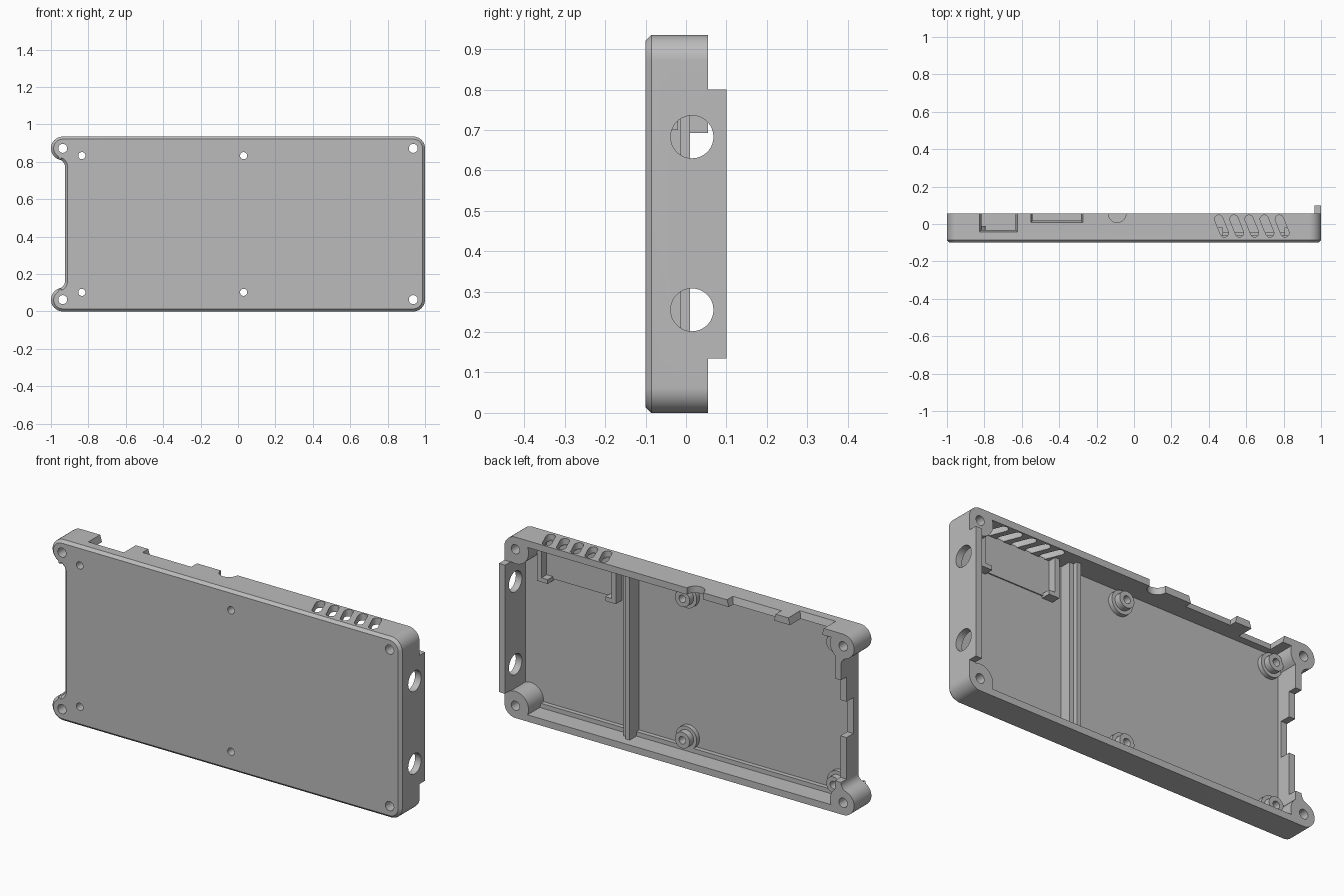
import bpy, bmesh, math

cube = bpy.data.objects.get("Cube")
if cube:
    bpy.data.objects.remove(cube)

grey = bpy.data.materials.new("light grey plastic")
grey.use_nodes = True
grey.diffuse_color = (0.5, 0.5, 0.5, 1)
grey.node_tree.nodes["Principled BSDF"].inputs["Base Color"].default_value = (0.5, 0.5, 0.5, 1)

H = 0.935                      # height of the case
FLOOR, RIM, WALL = -0.068, 0.055, 0.035


def arc(cx, cz, r, a0, a1, n=14):
    """Points on an arc, angles in degrees."""
    angles = [math.radians(a0 + (a1 - a0) * i / n) for i in range(n + 1)]
    return [(cx + r * math.cos(a), cz + r * math.sin(a)) for a in angles]


def circle(cx, cz, r, n=36):
    return arc(cx, cz, r, 0, 360, n)[:-1]


def rect(u0, u1, v0, v1):
    return [(u0, v0), (u1, v0), (u1, v1), (u0, v1)]


def mirror_z(points):
    """Close a lower half outline with its reflection about mid height."""
    return points + [(x, H - z) for x, z in reversed(points)]


def prism(name, points, a0, a1, axis="y", end_points=None, chamfer=0):
    """Extrude an outline along an axis, optionally tapering or chamfering it."""
    place = {"x": lambda u, v, a: (a, u, v),
             "y": lambda u, v, a: (u, a, v),
             "z": lambda u, v, a: (u, v, a)}[axis]
    bm = bmesh.new()
    start = [bm.verts.new(place(u, v, a0)) for u, v in points]
    end = [bm.verts.new(place(u, v, a1)) for u, v in end_points or points]
    first = bm.faces.new(start)
    bm.faces.new(end)
    for i in range(len(points)):
        j = (i + 1) % len(points)
        bm.faces.new((start[i], start[j], end[j], end[i]))
    bmesh.ops.recalc_face_normals(bm, faces=bm.faces)
    if chamfer:
        bmesh.ops.bevel(bm, geom=list(first.edges), offset=chamfer,
                        segments=1, affect="EDGES")
    mesh = bpy.data.meshes.new(name)
    bm.to_mesh(mesh)
    bm.free()
    mesh.materials.append(grey)
    obj = bpy.data.objects.new(name, mesh)
    bpy.context.collection.objects.link(obj)
    return obj


def cut(obj, *args, **kw):
    """Subtract a temporary prism from an object."""
    cutter = prism("cutter", *args, **kw)
    cutter.hide_render = True
    mod = obj.modifiers.new("cut", "BOOLEAN")
    mod.operation, mod.solver, mod.object = "DIFFERENCE", "EXACT", cutter
    graph = bpy.context.evaluated_depsgraph_get()
    mesh = bpy.data.meshes.new_from_object(obj.evaluated_get(graph))
    obj.modifiers.clear()
    obj.data = mesh
    bpy.data.objects.remove(cutter)


def smooth(obj):
    bpy.ops.object.select_all(action="DESELECT")
    obj.select_set(True)
    bpy.context.view_layer.objects.active = obj
    bpy.ops.object.shade_smooth_by_angle(angle=math.radians(30))


# Outer body with two rounded ears on the right-hand end
R, FILLET = 0.063, 0.04
ear_x, fillet_x = R - 1, -0.965
rise = math.sqrt((R + FILLET) ** 2 - (fillet_x - ear_x) ** 2)
turn = math.degrees(math.atan2(rise, fillet_x - ear_x))
half = arc(fillet_x, R + rise, FILLET, 0, turn - 180, 8)
half += arc(ear_x, R, R, turn, 270) + arc(1 - R, R, R, -90, 0)
body = prism("case_body", mirror_z(half), -0.1, 0.1, chamfer=0.014)

# Lower the rim everywhere except the tall tab on the left-hand wall
cut(body, rect(-1.1, 0.965, -0.1, 1.1), RIM, 0.2)
cut(body, rect(0.9, 1.1, -0.1, 0.135), RIM, 0.2)
cut(body, rect(0.9, 1.1, 0.8, 1.1), RIM, 0.2)

# Cavity whose corners leave round screw bosses
B, in_l, in_r = 0.075, -0.89, 0.965
lift = R - WALL
down = math.degrees(math.asin(lift / B))
side_l = math.degrees(math.acos((in_l - ear_x) / B))
side_r = math.degrees(math.acos((in_r - 1 + R) / B))
cavity = arc(ear_x, R, B, side_l, -down) + arc(1 - R, R, B, 180 + down, side_r)
cut(body, mirror_z(cavity), FLOOR, 0.2)

# Round ports through the left-hand wall
for z in (0.255, 0.683):
    cut(body, circle(0.015, z, 0.053), 0.9, 1.1, "x")

# Stepped opening in the right-hand wall
cut(body, rect(-1.1, -0.868, 0.165, 0.693), 0.01, 0.2)
cut(body, rect(-1.1, -0.868, 0.38, 0.565), -0.045, 0.2)

# Flared connector notches and a cable notch in the top wall
F = 0.012
for x0, x1, y in ((-0.815, -0.635, -0.03), (-0.54, -0.285, 0.02)):
    cut(body, rect(x0, x1, y, 0.2), 0.895, H + 0.001, "z",
        end_points=rect(x0 - F, x1 + F, y - F, 0.2))
cut(body, circle(-0.09, RIM, 0.047), 0.88, 1, "z")

# Slanted vent slots in the top wall
lean = math.degrees(math.atan2(0.074, -0.03))
for i in range(5):
    x = 0.453 + 0.081 * i
    slot = arc(x, 0.026, 0.022, lean - 90, lean + 90, 8)
    slot += arc(x + 0.03, -0.048, 0.022, lean + 90, lean + 270, 8)
    cut(body, slot, 0.88, 1, "z")

# Corner screw holes, and the holes for the board standoffs
for x in (ear_x, 1 - R):
    for z in (R, H - R):
        cut(body, circle(x, z, 0.024), -0.2, 0.2)
for x in (-0.835, 0.03):
    for z in (0.102, H - 0.102):
        cut(body, circle(x, z, 0.019), -0.2, 0.2)
        for part, r, top in (("base", 0.06, -0.045), ("post", 0.042, -0.012)):
            standoff = prism("standoff_" + part, circle(x, z, r), FLOOR - 0.001, top)
            cut(standoff, circle(x, z, 0.019), -0.2, 0.2)
            smooth(standoff)
smooth(body)

# Stepped divider rail across the cavity
prism("divider_tall", rect(0.315, 0.34, 0.03, 0.905), FLOOR - 0.01, 0.01)
prism("divider_low", rect(0.34, 0.365, 0.03, 0.905), FLOOR - 0.01, -0.012)

# Low ledge along the bottom wall
prism("bottom_ledge", rect(-0.87, 0.87, 0.03, 0.058), FLOOR - 0.01, -0.045)

# Corner brackets and raised pad that hold the small module
for side, x, inward in (("left", 0.865, -1), ("right", 0.415, 1)):
    bracket = [(x, 0.905), (x, 0.7), (x + inward * 0.06, 0.7),
               (x + inward * 0.06, 0.722), (x + inward * 0.025, 0.722),
               (x + inward * 0.025, 0.905)]
    prism("bracket_" + side, bracket, FLOOR - 0.01, -0.02)
prism("module_pad", rect(0.44, 0.84, 0.71, 0.905), FLOOR - 0.01, FLOOR + 0.006)
